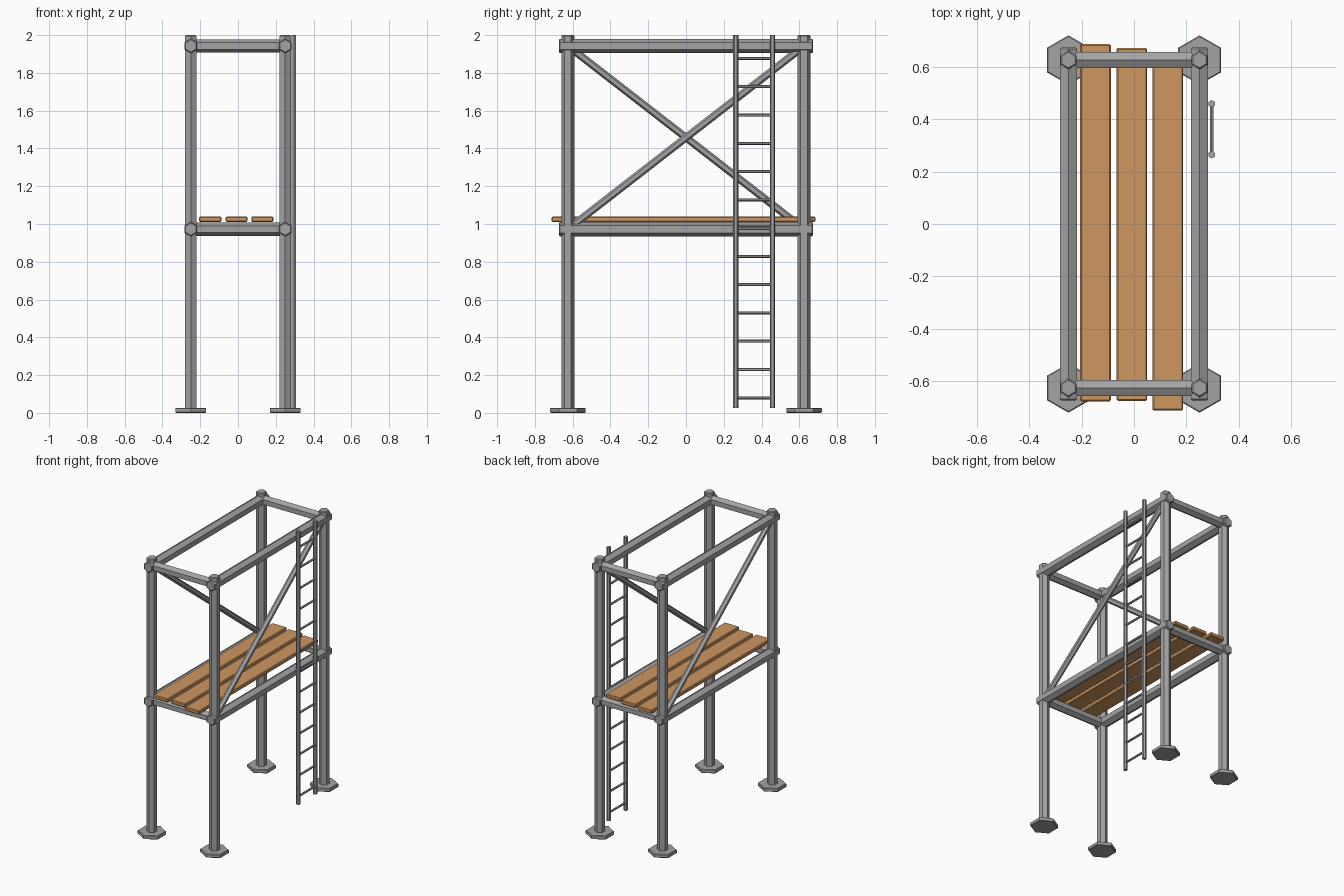
import bpy
import bmesh
from mathutils import Matrix, Vector

cube = bpy.data.objects.get("Cube")
if cube:
    bpy.data.objects.remove(cube)


def material(name, rgb):
    mat = bpy.data.materials.new(name)
    mat.use_nodes = True
    mat.diffuse_color = (*rgb, 1)
    mat.node_tree.nodes["Principled BSDF"].inputs["Base Color"].default_value = (*rgb, 1)
    return mat


STEEL = material("steel grey", (0.37, 0.37, 0.37))
WOOD = material("plank wood", (0.62, 0.31, 0.12))


def finish(name, bm, mat, bevel):
    """Turn a bmesh into an object with chamfered square edges."""
    mesh = bpy.data.meshes.new(name)
    bm.to_mesh(mesh)
    bm.free()
    mesh.materials.append(mat)
    obj = bpy.data.objects.new(name, mesh)
    bpy.context.collection.objects.link(obj)
    if bevel:
        mod = obj.modifiers.new("chamfer", "BEVEL")
        mod.width = bevel
        mod.segments = 1
        mod.limit_method = "ANGLE"
        mod.angle_limit = 1.3   # only right-angled edges, not the hexagon sides
    return obj


def bar(name, start, end, radius, ridge, bevel=0.005):
    """Hexagonal bar between two points, with a corner facing the ridge axis."""
    start, end = Vector(start), Vector(end)
    z = (end - start).normalized()
    x = Vector(ridge).cross(z).normalized()
    y = z.cross(x)
    turn = Matrix((x, y, z)).transposed().to_4x4()
    bm = bmesh.new()
    bmesh.ops.create_cone(bm, cap_ends=True, segments=6, radius1=radius,
                          radius2=radius, depth=(end - start).length,
                          matrix=Matrix.Translation((start + end) / 2) @ turn)
    return finish(name, bm, STEEL, bevel)


def plank(name, x, front, back):
    bm = bmesh.new()
    place = Matrix.Translation((x, (front + back) / 2, 1.025))
    size = Matrix.Diagonal((0.117, back - front, 0.027, 1))
    bmesh.ops.create_cube(bm, size=1, matrix=place @ size)
    return finish(name, bm, WOOD, 0.005)


UP, ALONG = (0, 0, 1), (0, 1, 0)
PX, PY = 0.25, 0.625            # post positions
LOW, HIGH = 0.9725, 1.9425      # frame heights

# Posts and foot plates
for sx, side in ((-1, "right"), (1, "left")):
    for sy, end in ((-1, "front"), (1, "back")):
        x, y = sx * PX, sy * PY
        bar(f"post_{end}_{side}", (x, y, 0.01), (x, y, 2), 0.035, ALONG)
        bar(f"foot_{end}_{side}", (x, y, 0), (x, y, 0.027), 0.094, ALONG, 0.004)

# Long rails and end rails of both frames
for z, level in ((LOW, "lower"), (HIGH, "upper")):
    for sx, side in ((-1, "right"), (1, "left")):
        bar(f"{level}_rail_{side}", (sx * PX, -0.672, z), (sx * PX, 0.672, z), 0.038, UP)
    for sy, end in ((-1, "front"), (1, "back")):
        bar(f"{level}_end_rail_{end}", (-PX, sy * PY, z), (PX, sy * PY, z), 0.035, UP)

# Diagonal braces, leaning opposite ways on the two sides
bar("brace_left", (PX, -PY, LOW), (PX, PY, HIGH), 0.02, UP)
bar("brace_right", (-PX, -PY, HIGH), (-PX, PY, LOW), 0.02, UP)

# Platform planks, unevenly laid
plank("plank_right", -0.147, -0.676, 0.686)
plank("plank_middle", -0.008, -0.674, 0.671)
plank("plank_left", 0.129, -0.711, 0.648)

# Ladder
LX, NEAR, FAR = 0.296, 0.264, 0.458
bar("ladder_rail_front", (LX, NEAR, 0.025), (LX, NEAR, 2), 0.014, ALONG, 0)
bar("ladder_rail_back", (LX, FAR, 0.025), (LX, FAR, 2), 0.014, ALONG, 0)
for i in range(13):
    z = 0.08 + i * 0.1497
    bar(f"ladder_rung_{i + 1}", (LX, NEAR, z), (LX, FAR, z), 0.008, UP, 0)
